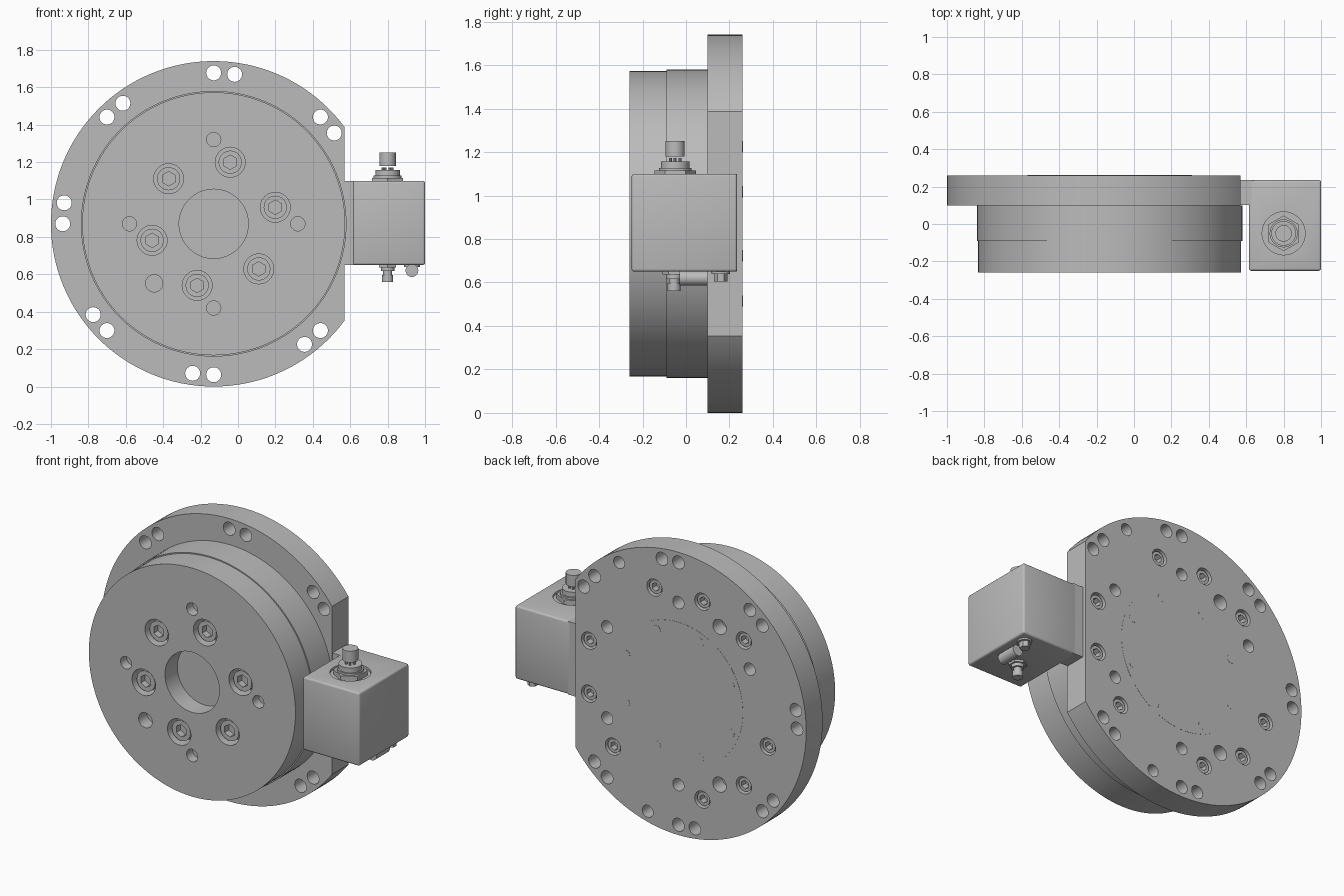
import bpy, bmesh
from math import cos, sin, radians
from mathutils import Vector

if "Cube" in bpy.data.objects:
    bpy.data.objects.remove(bpy.data.objects["Cube"])

mat = bpy.data.materials.new("machined_grey")
mat.use_nodes = True
GREY = (0.5, 0.5, 0.5, 1)
mat.diffuse_color = GREY
mat.node_tree.nodes["Principled BSDF"].inputs["Base Color"].default_value = GREY

CX, CZ = -0.13, 0.87          # axis of the round housing
FRONT, STEP, MID, BACK = -0.26, -0.09, 0.1, 0.26


def polar(radius, angle):
    a = radians(angle)
    return CX + radius * cos(a), CZ + radius * sin(a)


def rod(bm, a, b, r, r2=None, n=32):
    """Add a cylinder or cone running from a to b."""
    a, b = Vector(a), Vector(b)
    turn = (b - a).to_track_quat('Z', 'Y').to_matrix().to_4x4()
    turn.translation = (a + b) / 2
    bmesh.ops.create_cone(bm, cap_ends=True, segments=n, radius1=r,
                          radius2=r if r2 is None else r2,
                          depth=(b - a).length, matrix=turn)


def across(bm, x, z, r, y0, y1, r2=None, n=32):
    rod(bm, (x, y0, z), (x, y1, z), r, r2, n)


def block(bm, lo, hi):
    verts = bmesh.ops.create_cube(bm, size=1)["verts"]
    for v in verts:
        v.co = [lo[i] if v.co[i] < 0 else hi[i] for i in range(3)]


def finish(name, bm, cutter=None, bevel=0):
    me = bpy.data.meshes.new(name)
    bm.to_mesh(me)
    bm.free()
    ob = bpy.data.objects.new(name, me)
    bpy.context.collection.objects.link(ob)
    me.materials.append(mat)
    bpy.ops.object.select_all(action='DESELECT')
    bpy.context.view_layer.objects.active = ob
    ob.select_set(True)
    if cutter:
        mod = ob.modifiers.new("holes", 'BOOLEAN')
        mod.operation, mod.solver, mod.object = 'DIFFERENCE', 'EXACT', cutter
        bpy.ops.object.modifier_apply(modifier=mod.name)
        bpy.data.objects.remove(cutter)
    if bevel:
        mod = ob.modifiers.new("edges", 'BEVEL')
        mod.width, mod.segments = bevel, 3
        bpy.ops.object.modifier_apply(modifier=mod.name)
    bpy.ops.object.shade_smooth_by_angle(angle=radians(30))
    return ob


def make_cutter(name, bm):
    ob = finish(name, bm)
    ob.hide_render = True
    ob.hide_set(True)
    return ob


def cap_screws(name, spots, r, y, d):
    """Socket head screws whose heads sit at y; d points into the housing."""
    cut = bmesh.new()
    heads = bmesh.new()
    for x, z in spots:
        across(heads, x, z, r, y, y + d * 0.1)
        across(cut, x, z, r * 0.62, y - d * 0.02, y + d * 0.04, n=6)
    finish(name, heads, make_cutter(name + "_sockets", cut))


# Rear flange with a flat side, mounting holes, dowel holes and counterbores
bolt_spots = [polar(0.63, a + 120 * k) for k in range(3) for a in (15, 75, 105)]
cut = bmesh.new()
block(cut, (0.57, 0, -0.5), (1, 0.5, 2.5))
for k in range(1, 8):
    for a in (45 * k, 45 * k - 8):
        across(cut, *polar(0.807, a), 0.04, 0, 0.4)
for a in (60, 285):
    across(cut, *polar(0.807, a), 0.037, 0.17, 0.3)
for a in (30, 90, 150, 270, 330):
    across(cut, *polar(0.56, a), 0.038, 0.17, 0.3)
for a in (120, 240):
    across(cut, *polar(0.56, a), 0.046, 0.17, 0.3)
for x, z in bolt_spots:
    across(cut, x, z, 0.052, 0.16, 0.3)
bm = bmesh.new()
across(bm, CX, CZ, 0.87, MID, BACK, n=128)
finish("rear_flange", bm, make_cutter("flange_cutter", cut))
cap_screws("rear_screws", bolt_spots, 0.042, BACK - 0.012, -1)

# Flush rear cover and its small screws
bm = bmesh.new()
across(bm, CX, CZ, 0.44, BACK - 0.01, BACK + 0.001, n=96)
finish("rear_cover", bm)
bm = bmesh.new()
for k in range(8):
    across(bm, *polar(0.385, 22.5 + 45 * k), 0.026, BACK - 0.01, BACK + 0.002, n=24)
finish("cover_screws", bm)

# Middle housing ring
bm = bmesh.new()
across(bm, CX, CZ, 0.71, STEP, MID, n=128)
finish("housing_ring", bm)

# Front output plate with bore, counterbores and pin holes
front_spots = [polar(0.341, 15 + 60 * k) for k in range(6)]
cut = bmesh.new()
across(cut, CX, CZ, 0.185, FRONT - 0.1, FRONT + 0.12, n=64)
for x, z in front_spots:
    across(cut, x, z, 0.08, FRONT - 0.1, FRONT + 0.09)
for k in range(4):
    x, z = polar(0.45, 90 * k)
    across(cut, x, z, 0.038, FRONT - 0.1, FRONT + 0.07)
    across(cut, x, z, 0.038, FRONT + 0.06, FRONT + 0.1, r2=0.002)
across(cut, *polar(0.45, 225), 0.046, FRONT - 0.1, FRONT + 0.08)
bm = bmesh.new()
across(bm, CX, CZ, 0.703, FRONT, STEP, n=128)
finish("output_plate", bm, make_cutter("plate_cutter", cut))
cap_screws("front_screws", front_spots, 0.062, FRONT + 0.02, 1)

# Connector box and the neck joining it to the flange
cut = bmesh.new()
PX, PY, TOP, BASE = 0.8, -0.05, 1.1, 0.65
rod(cut, (PX, PY, TOP - 0.015), (PX, PY, TOP + 0.1), 0.115, n=48)
bm = bmesh.new()
block(bm, (0.615, -0.25, BASE), (1, 0.235, TOP))
box = finish("connector_box", bm, bevel=0.012)
mod_bm = bmesh.new()
mod_bm.from_mesh(box.data)
bpy.data.objects.remove(box)
finish("connector_box", mod_bm, make_cutter("box_cutter", cut))
bm = bmesh.new()
block(bm, (0.56, MID + 0.002, BASE), (0.64, 0.235, TOP))
finish("box_neck", bm)


def stack(name, x, y, z, d, steps):
    """Turned fitting: steps of (height, radius, sides) piled up along d."""
    bm = bmesh.new()
    for h, r, n in steps:
        rod(bm, (x, y, z), (x, y, z + d * h), r, n=n)
        z += d * h
    return bm


# Top plug socket: hex nut, collars, open rim with pins
cut = bmesh.new()
rod(cut, (PX, PY, 1.155), (PX, PY, 1.25), 0.044)
bm = stack("", PX, PY, TOP - 0.02, 1,
           [(0.035, 0.095, 6), (0.012, 0.075, 32), (0.03, 0.066, 32),
            (0.01, 0.06, 32), (0.013, 0.052, 32)])
finish("plug_socket", bm, make_cutter("plug_cutter", cut))
bm = bmesh.new()
for k in range(6):
    a = radians(60 * k)
    x, y = PX + 0.025 * cos(a), PY + 0.025 * sin(a)
    rod(bm, (x, y, 1.15), (x, y, 1.172), 0.007, n=10)
finish("plug_pins", bm)

# Underside fittings and the short horizontal tube
bm = stack("", PX, -0.055, BASE + 0.005, -1,
           [(0.018, 0.052, 6), (0.02, 0.036, 24), (0.02, 0.024, 24),
            (0.037, 0.03, 24)])
finish("lower_fitting", bm)
bm = stack("", 0.93, 0.16, BASE + 0.005, -1, [(0.015, 0.042, 24), (0.035, 0.031, 6)])
finish("vent_screw", bm)
bm = bmesh.new()
rod(bm, (0.93, -0.03, 0.62), (0.93, 0.1, 0.62), 0.034)
finish("lower_tube", bm)
